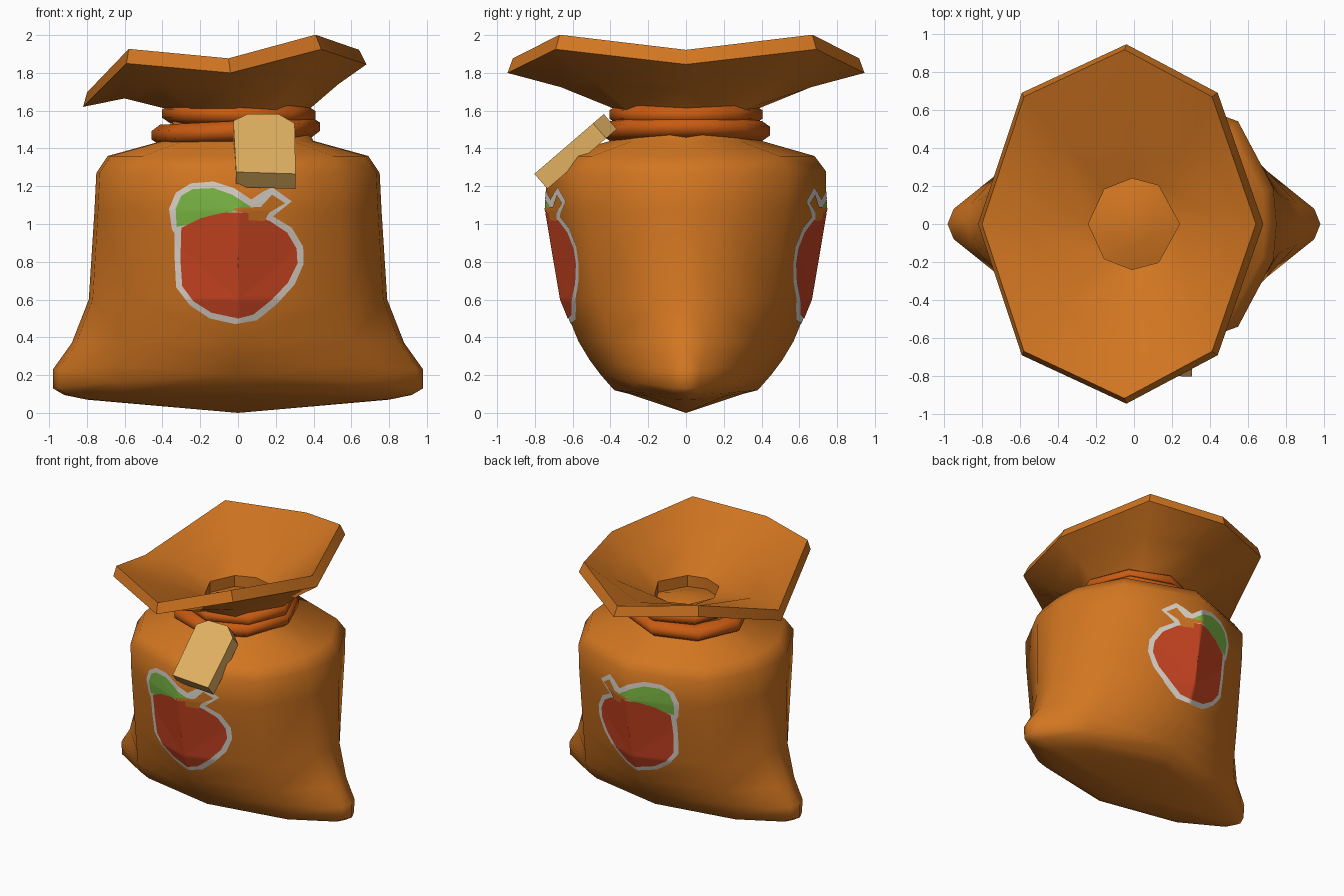
import bpy, bmesh, math
from mathutils import Vector
from mathutils.bvhtree import BVHTree

if "Cube" in bpy.data.objects:
    bpy.data.objects.remove(bpy.data.objects["Cube"])


def material(name, rgb):
    m = bpy.data.materials.new(name)
    m.diffuse_color = (*rgb, 1)
    m.use_nodes = True
    m.node_tree.nodes["Principled BSDF"].inputs["Base Color"].default_value = m.diffuse_color
    return m


CLOTH = material("orange cloth", (0.64, 0.18, 0.015))
ROPE = material("dark orange rope", (0.58, 0.105, 0.006))
TAN = material("tan tag", (0.75, 0.434, 0.119))
RED = material("fruit red", (0.60, 0.06, 0.016))
GREEN = material("leaf green", (0.205, 0.49, 0.06))
WHITE = material("off white", (0.73, 0.67, 0.60))


def finish(name, bm, mat, angle=None):
    me = bpy.data.meshes.new(name)
    bm.to_mesh(me)
    bm.free()
    ob = bpy.data.objects.new(name, me)
    bpy.context.collection.objects.link(ob)
    me.materials.append(mat)
    if angle:
        bpy.ops.object.select_all(action='DESELECT')
        ob.select_set(True)
        bpy.context.view_layer.objects.active = ob
        bpy.ops.object.shade_smooth_by_angle(angle=math.radians(angle))
    return ob


def loft(rings):
    """Skin a list of equally long counterclockwise rings, bottom to top."""
    bm = bmesh.new()
    vs = [[bm.verts.new(p) for p in r] for r in rings]
    n = len(rings[0])
    for a, b in zip(vs, vs[1:]):
        for i in range(n):
            j = (i + 1) % n
            bm.faces.new((a[i], a[j], b[j], b[i]))
    bmesh.ops.remove_doubles(bm, verts=bm.verts, dist=1e-5)
    return bm


# sack body: superellipse sections (z at sides, z at front, rx, ry, exponent)
SECTIONS = [
    (0.0, 0.0, 0, 0, 2), (.07, .10, .80, .30, 1.6), (.095, .12, .92, .38, 1.6),
    (.13, .20, .98, .45, 1.6), (.23, .28, .98, .51, 1.6),
    (.37, .38, .88, .57, 1.8), (.60, .60, .79, .66, 2.0),
    (1.07, 1.07, .76, .74, 2.1), (1.27, 1.28, .75, .74, 2.2),
    (1.36, 1.36, .69, .68, 2.2), (1.44, 1.44, .40, .40, 2),
    (1.53, 1.53, .35, .35, 2), (1.61, 1.61, .36, .36, 2)]
# eight sides, with the two side corners blunted
ANGLES = [0, 13, 45, 90, 135, 167, 180, 193, 225, 270, 315, 347]


def section(zx, zy, rx, ry, n):
    pts = []
    for a in ANGLES:
        c, s = math.cos(math.radians(a)), math.sin(math.radians(a))
        pts.append((math.copysign(abs(c) ** (2 / n), c) * rx,
                    math.copysign(abs(s) ** (2 / n), s) * ry,
                    zx * c * c + zy * s * s))
    return pts


body = loft([section(*s) for s in SECTIONS])
bmesh.ops.triangulate(body, faces=body.faces)
bvh = BVHTree.FromBMesh(body)
finish("sack_body", body, CLOTH, 60)

# flared mouth: underside, thick rim, inner funnel and plugged hole
half = [(.68, 0, 1.845), (.44, .69, 1.925), (-.04, .945, 1.80),
        (-.59, .69, 1.85), (-.82, 0, 1.62)]
rim = half + [(x, -y, z) for x, y, z in half[3:0:-1]]


def circle(r, z):
    return [(*(Vector((x, y)).normalized() * r), z) for x, y, _ in rim]


neck = circle(.38, 1.61)
mid = [(a[0] + .5 * (b[0] - a[0]), a[1] + .5 * (b[1] - a[1]),
        1.665 + .33 * (b[2] - 1.62)) for a, b in zip(neck, rim)]
top = [(x * .96 - .012, y * .97, z + .077) for x, y, z in rim]
inner = [(x * .93, y * .93, z + .06) for x, y, z in mid]
mouth = loft([circle(.34, 1.56), neck, mid, rim, top, inner,
              circle(.24, 1.64), circle(.24, 1.555), circle(.12, 1.59),
              circle(0, 1.60)])
finish("sack_mouth", mouth, CLOTH, 40)


# two rope loops around the neck
def rope(name, cx, z, major, minor_r, minor_z, tilt, sides=8, tube=8):
    rings = []
    for k in range(tube + 1):
        b = 2 * math.pi * (k + .5) / tube - math.pi
        ring = []
        for i in range(sides):
            a = 2 * math.pi * i / sides
            r = major + minor_r * math.cos(b)
            x = r * math.cos(a)
            ring.append((cx + x, r * math.sin(a),
                         z + minor_z * math.sin(b) + tilt * x))
        rings.append(ring)
    bm = loft(rings)
    bmesh.ops.recalc_face_normals(bm, faces=bm.faces)
    finish(name, bm, ROPE, 60)


rope("rope_lower", -.012, 1.492, .37, .082, .058, .05)
rope("rope_upper", .004, 1.58, .33, .082, .056, -.01)

# hanging tag: chamfered slab leaning on the shoulder
outline = [(-.01, .005), (.305, -.01), (.30, .40), (.215, .475), (.05, .475), (-.025, .42)]
up = Vector((0, .36, .31)).normalized()
out = Vector((0, -.31, .36)).normalized()
front = [Vector((u, -.795, 1.272)) + up * v for u, v in outline]
tag = loft([[p - out * .105 for p in front], front])
bmesh.ops.holes_fill(tag, edges=tag.edges)
bmesh.ops.recalc_face_normals(tag, faces=tag.faces)
finish("tag", tag, TAN)


# painted fruit: thin sheets projected on the front and back of the sack
def decal(name, side, mat, lift, centre, pts, steps=26):
    edge = []
    for (x0, z0), (x1, z1) in zip(pts, pts[1:] + pts[:1]):
        n = max(1, round(math.hypot(x1 - x0, z1 - z0) / .016))
        edge += [(x0 + (x1 - x0) * k / n, z0 + (z1 - z0) * k / n) for k in range(n)]
    rings = []
    for k in range(steps + 1):
        ring = []
        for x, z in edge:
            px = centre[0] + (x - centre[0]) * k / steps
            pz = centre[1] + (z - centre[1]) * k / steps
            hit = bvh.ray_cast(Vector((px, side * 3, pz)), Vector((0, -side, 0)))[0]
            ring.append((px, hit.y + side * lift, pz))
        rings.append(ring)
    bm = loft(rings)
    bm.normal_update()
    for f in bm.faces:
        if f.normal.y * side < 0:
            f.normal_flip()
    finish(name, bm, mat, 60)


border = [(-.35, .97), (-.365, 1.08), (-.33, 1.165), (-.25, 1.215), (-.13, 1.225),
          (-.02, 1.19), (.07, 1.13), (.13, 1.17), (.18, 1.195), (.285, 1.12),
          (.185, 1.04), (.285, .98), (.345, .88), (.348, .79), (.30, .68),
          (.205, .575), (.10, .49), (-.015, .47), (-.15, .50), (-.255, .57),
          (-.328, .665), (-.335, .81), (-.335, .95)]
flesh = [(-.30, .98), (-.2, 1.03), (-.08, 1.06), (.05, 1.06), (.17, 1.015),
         (.26, .955), (.31, .87), (.315, .79), (.265, .69), (.18, .60), (.08, .52),
         (0, .50), (-.14, .53), (-.235, .59), (-.295, .67), (-.305, .81)]
leaf = [(-.325, .985), (-.33, 1.08), (-.30, 1.15), (-.24, 1.185), (-.13, 1.19),
        (-.03, 1.155), (.07, 1.09), (0, 1.07), (-.1, 1.055), (-.2, 1.03), (-.27, .995)]
stem = [(.055, 1.02), (.14, 1.015), (.165, 1.06), (.25, 1.11), (.18, 1.155),
        (.12, 1.09), (-.02, 1.085), (-.01, 1.065), (.055, 1.06)]
for label, side in (("front", -1), ("back", 1)):
    decal(f"{label}_fruit_border", side, WHITE, .004, (.05, 1.0), border)
    decal(f"{label}_fruit", side, RED, .007, (0, .8), flesh)
    decal(f"{label}_leaf", side, GREEN, .008, (-.15, 1.11), leaf, 10)
    decal(f"{label}_stem", side, CLOTH, .0095, (.12, 1.07), stem, 8)
